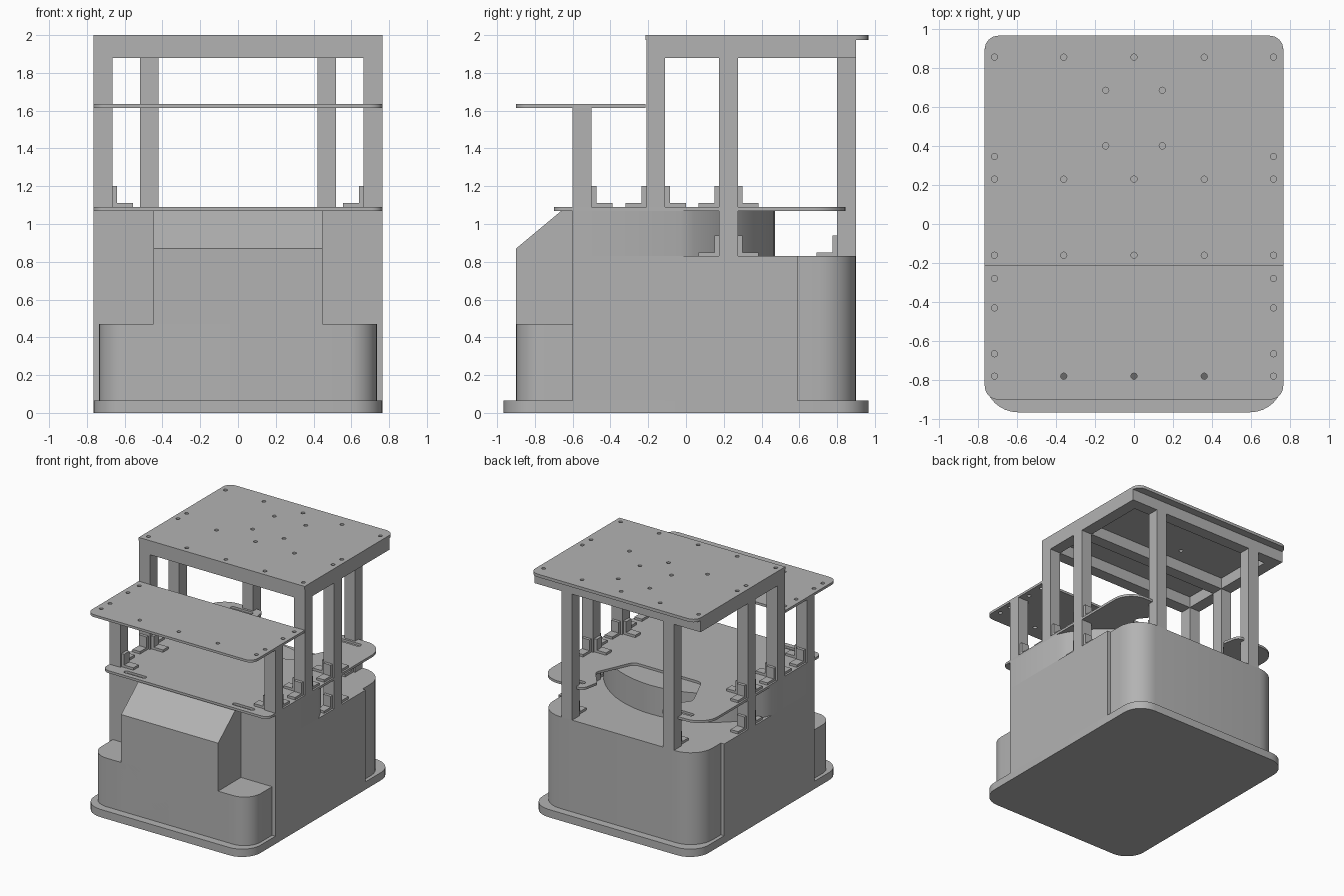
import bpy, bmesh
from math import sin, cos, pi, tan, atan2, acos, asin
from mathutils import Vector

cube = bpy.data.objects.get("Cube")
if cube:
    bpy.data.objects.remove(cube, do_unlink=True)

grey = bpy.data.materials.new("plain grey")
grey.use_nodes = True
colour = (0.45, 0.45, 0.45, 1)
grey.diffuse_color = colour
grey.node_tree.nodes["Principled BSDF"].inputs["Base Color"].default_value = colour

W = 0.765      # half width of the model
FLOOR = 0.83   # rear floor height
DECK = 1.07    # underside of deck
parts = []


def rounded(corners, steps=8):
    """Fillet a list of (x, y, radius) corners into an outline."""
    out = []
    for i, (x, y, r) in enumerate(corners):
        p = Vector((x, y))
        if not r:
            out.append(p)
            continue
        a = (Vector(corners[i - 1][:2]) - p).normalized()
        b = (Vector(corners[(i + 1) % len(corners)][:2]) - p).normalized()
        half = acos(max(-1, min(1, a.dot(b)))) / 2
        c = p + (a + b).normalized() * (r / sin(half))
        u, v = p + a * (r / tan(half)) - c, p + b * (r / tan(half)) - c
        start = atan2(u.y, u.x)
        turn = (atan2(v.y, v.x) - start + pi) % (2 * pi) - pi
        for k in range(steps + 1):
            t = start + turn * k / steps
            out.append(c + Vector((cos(t), sin(t))) * r)
    return out


def rect(hx, y0, y1, front=0, back=0):
    return rounded([(-hx, y0, front), (hx, y0, front), (hx, y1, back), (-hx, y1, back)])


def fill_prism(bm, outline, lo, hi, axis="z"):
    def point(p, h):
        return (p[0], p[1], h) if axis == "z" else (h, p[0], p[1])
    low = [bm.verts.new(point(p, lo)) for p in outline]
    top = [bm.verts.new(point(p, hi)) for p in outline]
    bm.faces.new(low[::-1])
    bm.faces.new(top)
    n = len(low)
    for i in range(n):
        j = (i + 1) % n
        bm.faces.new((low[i], low[j], top[j], top[i]))


def finish(name, bm):
    bmesh.ops.recalc_face_normals(bm, faces=bm.faces)
    mesh = bpy.data.meshes.new(name)
    bm.to_mesh(mesh)
    bm.free()
    ob = bpy.data.objects.new(name, mesh)
    bpy.context.collection.objects.link(ob)
    mesh.materials.append(grey)
    parts.append(ob)
    return ob


def prism(name, outline, lo, hi, axis="z"):
    bm = bmesh.new()
    fill_prism(bm, outline, lo, hi, axis)
    return finish(name, bm)


def box(name, x0, x1, y0, y1, z0, z1):
    return prism(name, [(x0, y0), (x1, y0), (x1, y1), (x0, y1)], z0, z1)


def cut(ob, outlines, lo, hi):
    """Cut through a plate with a set of outlines."""
    bm = bmesh.new()
    for o in outlines:
        fill_prism(bm, o, lo, hi)
    cutter = finish(ob.name + "_cutter", bm)
    parts.remove(cutter)
    cutter.hide_render = True
    cutter.hide_set(True)
    cutter.display_type = "WIRE"
    mod = ob.modifiers.new("holes", "BOOLEAN")
    mod.object = cutter
    mod.solver = "EXACT"


def circle(x, y, r=0.016):
    return [(x + r * cos(k * pi / 6), y + r * sin(k * pi / 6)) for k in range(12)]


# Base and lower body
prism("base_plate", rect(W, -0.965, 0.965, 0.17, 0.17), 0, 0.065)
prism("front_bumper", rect(0.735, -0.9, -0.58, 0.15), 0.065, 0.47)
box("main_body", -W, W, -0.6, 0.59, 0.065, FLOOR)
prism("rear_body", rect(0.735, 0.5, 0.9, 0, 0.2), 0.065, FLOOR)
prism("sloped_nose", [(-0.9, 0.065), (-0.9, 0.87), (-0.66, DECK), (-0.58, DECK), (-0.58, 0.065)],
      -0.447, 0.447, "x")

# Upper body with a bowed rear wall
bow, mid = 0.835, -0.365
reach = asin(W / bow)
arc = [(bow * sin(reach * (1 - k / 12)), mid + bow * cos(reach * (1 - k / 12))) for k in range(25)]
prism("upper_body", [(-W, -0.6), (W, -0.6)] + arc, FLOOR, DECK)

# Deck with a rear cut-out between two lobes, and slots
deck = prism("deck", rounded([
    (-W, -0.7, 0.06), (W, -0.7, 0.06), (W, 0.845, 0.17), (0.36, 0.845, 0.05), (0.33, 0.7, 0.04),
    (0.45, 0.55, 0.06), (0.31, 0.24, 0.06), (-0.31, 0.24, 0.06), (-0.45, 0.55, 0.06),
    (-0.33, 0.7, 0.04), (-0.36, 0.845, 0.05), (-W, 0.845, 0.17)]), DECK, 1.09)
slots = []
for s in (-1, 1):
    for y, r in ((-0.64, 0.018), (0.76, 0.022)):
        a, b = sorted((s * 0.4, s * 0.6))
        slots.append(rounded([(a, y - r, r * 0.9), (b, y - r, r * 0.9),
                              (b, y + r, r * 0.9), (a, y + r, r * 0.9)]))
cut(deck, slots, 1.072, 1.2)


# L-shaped foot clips beside the columns
def clip(x, y, z, dx, dy):
    for reach_in, tall in ((0.025, 0.11), (0.11, 0.02)):
        if dx:
            xs = sorted((x, x + dx * reach_in))
            box("foot_clip", *xs, y - 0.035, y + 0.035, z, z + tall)
        else:
            ys = sorted((y, y + dy * reach_in))
            box("foot_clip", x - 0.035, x + 0.035, *ys, z, z + tall)


# Columns
for s in (-1, 1):
    side = "left" if s > 0 else "right"
    x = s * 0.715
    for label, y, z0, z1 in (("front", -0.55, DECK, 1.615), ("middle", -0.16, DECK, 1.9),
                             ("back", 0.225, FLOOR, 1.9)):
        box(f"{side}_{label}_column", x - 0.05, x + 0.05, y - 0.05, y + 0.05, z0, z1)
        clip(x - s * 0.05, y, 1.09, -s, 0)
        for d in (-1, 1):
            if not (label == "front" and d < 0):
                clip(x, y + d * 0.05, 1.09, 0, d)
            if label == "back":
                clip(x, y + d * 0.05, FLOOR, 0, d)
    box(f"{side}_rear_column", s * 0.47 - 0.05, s * 0.47 + 0.05, 0.8, 0.9, FLOOR, 1.9)
    clip(s * 0.47, 0.8, FLOOR, 0, -1)
    box(f"{side}_roof_beam", x - 0.05, x + 0.05, -0.21, 0.9, 1.88, 1.98)

# Cross beams under the roof
for label, y in (("front", -0.16), ("middle", 0.225), ("rear", 0.85)):
    box(f"{label}_roof_beam", -0.665, 0.665, y - 0.05, y + 0.05, 1.88, 1.98)

# Roof plates with bolt holes
roof = prism("main_roof", rect(W, -0.215, 0.965, 0, 0.07), 1.975, 2)
canopy = prism("front_canopy", rect(W, -0.9, -0.215, 0.07), 1.615, 1.635)
row = (-0.715, -0.36, 0, 0.36, 0.715)
holes = [circle(x, y) for y in (0.855, 0.23, -0.16) for x in row]
holes += [circle(s * x, y) for s in (-1, 1) for x, y in ((0.145, 0.685), (0.145, 0.4), (0.715, 0.345))]
cut(roof, holes, 1.9, 2.1)
holes = [circle(x, -0.78) for x in row]
holes += [circle(s * 0.715, y) for s in (-1, 1) for y in (-0.28, -0.43, -0.665)]
cut(canopy, holes, 1.5, 1.7)

# Shading
bpy.ops.object.select_all(action="DESELECT")
for ob in parts:
    ob.select_set(True)
bpy.context.view_layer.objects.active = parts[0]
bpy.ops.object.shade_smooth_by_angle(angle=0.6)
